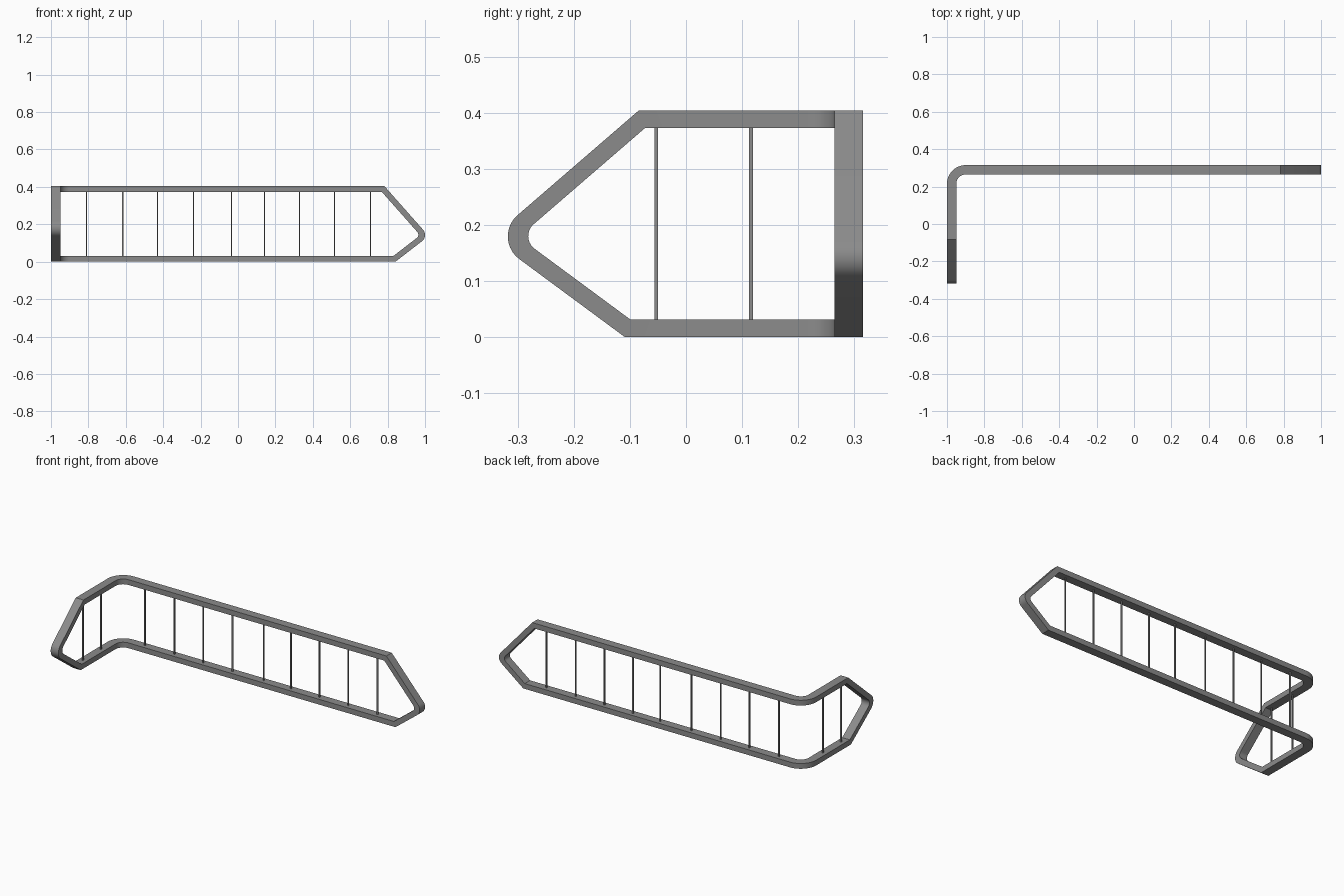
import bpy, bmesh, math
from mathutils import Vector, Matrix

old = bpy.data.objects.get("Cube")
if old:
    bpy.data.objects.remove(old)

HALF_DEPTH, THICK, TOP = 0.025, 0.031, 0.404
BEND_X, BEND_Y, BEND_R, STEPS = -0.9, 0.215, 0.075, 10
ARC = BEND_R * math.pi / 2
Y_RAIL, X_RAIL = BEND_Y + BEND_R, BEND_X - BEND_R


def material(name, value):
    mat = bpy.data.materials.new(name)
    mat.use_nodes = True
    colour = (value, value, value, 1)
    mat.diffuse_color = colour
    mat.node_tree.nodes["Principled BSDF"].inputs["Base Color"].default_value = colour
    return mat


def add_object(name, bm, mat):
    bmesh.ops.recalc_face_normals(bm, faces=bm.faces)
    mesh = bpy.data.meshes.new(name)
    bm.to_mesh(mesh)
    bm.free()
    mesh.materials.append(mat)
    obj = bpy.data.objects.new(name, mesh)
    bpy.context.collection.objects.link(obj)
    return obj


def along(y):
    """Unrolled position of a point on the short leg."""
    return BEND_X - ARC - (BEND_Y - y)


def bend(s, z, d):
    """Wrap the unrolled outline round the corner, d being the outward offset."""
    a = min(max((BEND_X - s) / BEND_R, 0), math.pi / 2)
    r = BEND_R + d
    return Vector((BEND_X - r * math.sin(a) + max(0, s - BEND_X),
                   BEND_Y + r * math.cos(a) - max(0, BEND_X - ARC - s), z))


def inset(points, t):
    """Mitred inward offset of an anticlockwise outline."""
    result = []
    for i, p in enumerate(points):
        e1 = (p - points[i - 1]).normalized()
        e2 = (points[(i + 1) % len(points)] - p).normalized()
        n1, n2 = Vector((-e1.y, e1.x)), Vector((-e2.y, e2.x))
        result.append(p + (n1 + n2) * t / (1 + n1.dot(n2)))
    return result


def rounded(points, radii):
    """Replace each corner that has a radius by an arc."""
    result = []
    for i, (p, r) in enumerate(zip(points, radii)):
        if not r:
            result.append(p)
            continue
        u = (points[i - 1] - p).normalized()
        v = (points[(i + 1) % len(points)] - p).normalized()
        half = u.angle(v) / 2
        centre = p + (u + v).normalized() * r / math.sin(half)
        start = p + u * r / math.tan(half) - centre
        sweep = math.pi - 2 * half
        for k in range(STEPS + 1):
            result.append(centre + Matrix.Rotation(sweep * k / STEPS, 2) @ start)
    return result


# Unrolled outline of the frame: (position, height, outer radius, inner radius)
curve = [BEND_X - ARC * k / STEPS for k in range(STEPS + 1)]
outline = [(along(-0.109), 0, 0, 0)]
outline += [(s, 0, 0, 0) for s in reversed(curve)]
outline += [(0.842, 0, 0, 0), (1.0195, 0.137, 0.042, 0.022), (0.783, TOP, 0, 0)]
outline += [(s, TOP, 0, 0) for s in curve]
outline += [(along(-0.084), TOP, 0, 0), (along(-0.3476), 0.1763, 0.05, 0.028)]
corners = [Vector(o[:2]) for o in outline]
outer = rounded(corners, [o[2] for o in outline])
inner = rounded(inset(corners, THICK), [o[3] for o in outline])

# Frame: rectangular bar swept along the outline
bm = bmesh.new()
rings = []
for p, q in zip(outer, inner):
    section = ((p, -HALF_DEPTH), (p, HALF_DEPTH), (q, HALF_DEPTH), (q, -HALF_DEPTH))
    rings.append([bm.verts.new(bend(c.x, c.y, d)) for c, d in section])
for i, ring in enumerate(rings):
    last = rings[i - 1]
    for k in range(4):
        j = (k + 1) % 4
        bm.faces.new((last[k], last[j], ring[j], ring[k]))
frame = add_object("railing_frame", bm, material("grey_metal", 0.26))
bpy.context.view_layer.objects.active = frame
frame.select_set(True)
bpy.ops.object.shade_smooth_by_angle(angle=math.radians(30))

# Balusters: thin uprights between the rails
spots = [(x, Y_RAIL) for x in (-0.81, -0.617, -0.43, -0.238, -0.035,
                               0.142, 0.329, 0.516, 0.708)]
spots += [(X_RAIL, y) for y in (-0.053, 0.116)]
bm = bmesh.new()
low, high = THICK - 0.01, TOP - THICK + 0.01
for x, y in spots:
    place = Matrix.Translation((x, y, (low + high) / 2))
    size = Matrix.Diagonal((0.007, 0.007, high - low, 1))
    bmesh.ops.create_cube(bm, size=1, matrix=place @ size)
add_object("balusters", bm, frame.data.materials[0])
